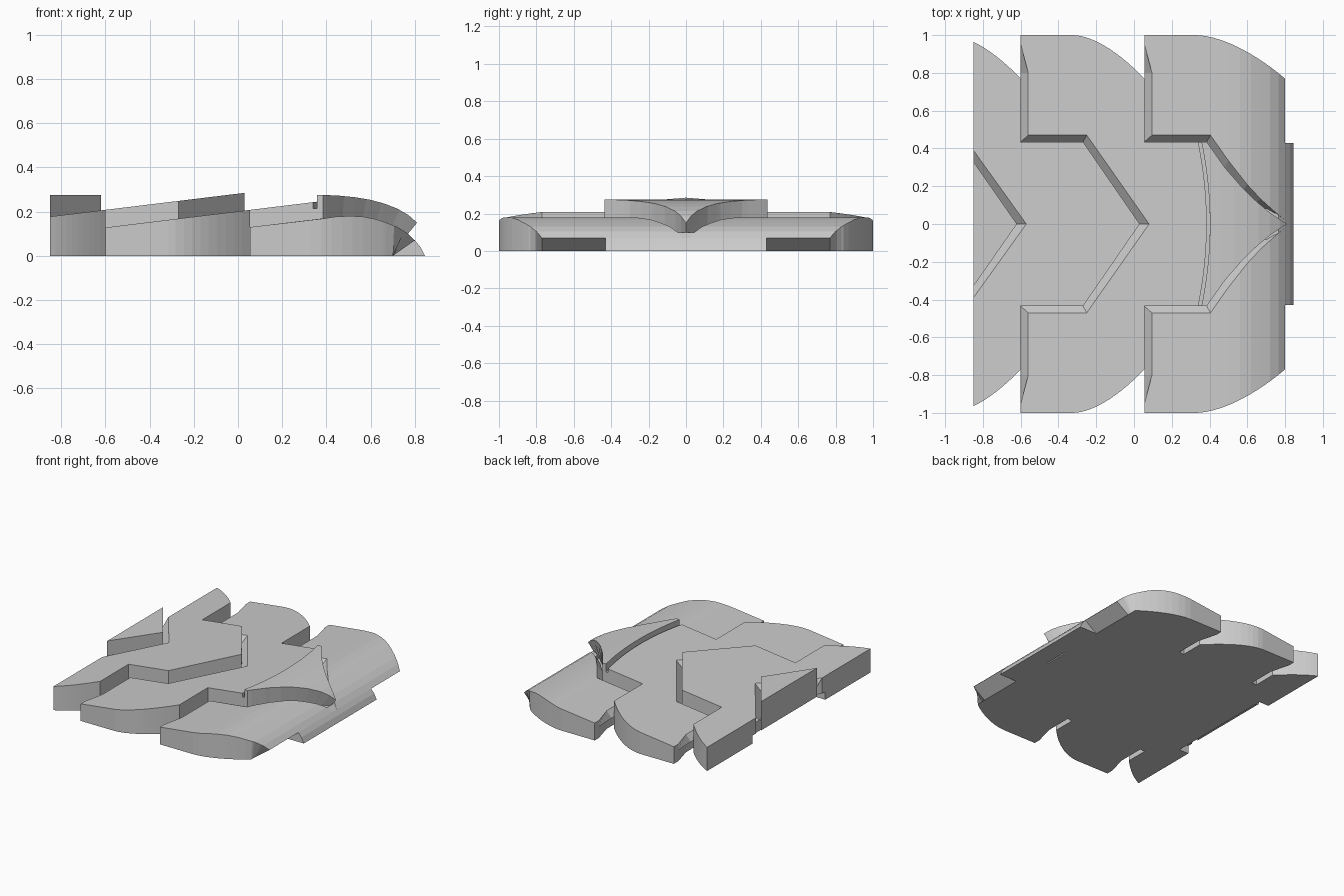
import bpy, bmesh

if "Cube" in bpy.data.objects:
    bpy.data.objects.remove(bpy.data.objects["Cube"])

SLOPE = 0.122
GROOVE = 0.045


def ramp(x0, z0):
    return lambda x: z0 + SLOPE * (x - x0)


def through(points):
    # piecewise height along x
    def f(x):
        if x <= points[0][0]:
            return points[0][1]
        for (xa, za), (xb, zb) in zip(points, points[1:]):
            if x <= xb:
                return za + (zb - za) * (x - xa) / (xb - xa)
        return points[-1][1]
    return f


def finish(name, bm):
    bmesh.ops.recalc_face_normals(bm, faces=bm.faces)
    me = bpy.data.meshes.new(name)
    bm.to_mesh(me)
    bm.free()
    ob = bpy.data.objects.new(name, me)
    bpy.context.collection.objects.link(ob)
    mod = ob.modifiers.new("mirror", 'MIRROR')
    mod.use_axis = (False, True, False)
    mod.merge_threshold = 0.0005
    return ob


def slab(name, half, top, cuts=(), bottom=lambda x, y: (x, y, 0)):
    # half outline (y >= 0) given a sloping or curved top, then mirrored
    bm = bmesh.new()
    bm.faces.new([bm.verts.new((x, y, 0)) for x, y in half])
    for c in cuts:
        bmesh.ops.bisect_plane(bm, geom=bm.verts[:] + bm.edges[:] + bm.faces[:], dist=1e-5,
                               plane_co=(c, 0, 0), plane_no=(1, 0, 0))
    low, rim = bm.verts[:], [e for e in bm.edges if len(e.link_faces) == 1]
    faces = bm.faces[:]
    up = {v: bm.verts.new((v.co.x, v.co.y, top(v.co.x))) for v in low}
    for f in faces:
        bm.faces.new([up[v] for v in f.verts])
    for e in rim:
        a, b = e.verts
        if max(a.co.y, b.co.y) > 1e-4:
            bm.faces.new((a, b, up[b], up[a]))
    for v in low:
        v.co = bottom(v.co.x, v.co.y)
    return finish(name, bm)


def bevel_strip(name, pairs, top):
    # chamfer running down into the groove beside the overlapping plate
    bm = bmesh.new()
    rows = [(bm.verts.new((a[0], a[1], top(a[0]))),
             bm.verts.new((b[0], b[1], top(a[0]) - GROOVE))) for a, b in pairs]
    for (a, b), (c, d) in zip(rows, rows[1:]):
        bm.faces.new((a, b, d, c))
    return finish(name, bm)


def wing_curve(x0, x1, start=0.0, n=10):
    out = []
    for i in range(n + 1):
        t = start + (1 - start) * i / n
        out.append((x0 + (x1 - x0) * t, 1 - 0.23 * t ** 1.7))
    return out


def arc(x_mid, n=8):
    # shallow cross arc, from the side in to the middle
    return [(x_mid - 0.045 * (1 - i / n) ** 2, 0.435 * (1 - i / n)) for i in range(n + 1)]


top_a = ramp(-0.6, 0.208)
top_b = lambda x: 0.13 + 0.116 * (x + 0.6) if x < 0.055 else 0.206 + SLOPE * (x - 0.055)
top_b = ramp(-0.6, 0.128)
top_c = through([(0.055, 0.13), (0.38, 0.168), (0.44, 0.177), (0.5, 0.18), (0.56, 0.178), (0.62, 0.167),
                 (0.67, 0.15), (0.72, 0.131), (0.765, 0.103), (0.8, 0.07), (0.825, 0.04), (0.845, 0.0)])
top_nose = through([(0.34, 0.275), (0.4, 0.275), (0.46, 0.272), (0.53, 0.265), (0.6, 0.253),
                    (0.66, 0.237), (0.72, 0.214), (0.77, 0.185), (0.81, 0.15)])

# rear chevron cap and first plate with its pointed tongue
slab("rear_chevron", [(-0.85, 0), (-0.85, 0.33), (-0.62, 0)], lambda x: 0.275,
     bottom=lambda x, y: (x, y, 0.06))
first = slab("first_plate", [(-0.57, 0), (-0.85, 0.39)] + wing_curve(-0.975, -0.6, 0.333)
             + [(-0.6, 0.435), (-0.27, 0.435), (0.03, 0)], top_a)
bevel_strip("first_groove", [((-0.57, 0), (-0.62, 0)), ((-0.85, 0.39), (-0.85, 0.33))], top_a)

# second plate
slab("second_plate", [(0.08, 0), (-0.25, 0.47), (-0.56, 0.47), (-0.56, 0.8), (-0.6, 0.95), (-0.6, 1)]
     + wing_curve(-0.32, 0.055) + [(0.055, 0.435)] + arc(0.385), top_b)
bevel_strip("second_groove", [((0.08, 0), (0.03, 0)), ((-0.25, 0.47), (-0.27, 0.435)),
                              ((-0.56, 0.47), (-0.6, 0.435)), ((-0.56, 0.8), (-0.6, 0.8)),
                              ((-0.6, 0.95), (-0.6, 0.95))], top_b)

# front plate with rounded, undercut leading edge
nose_out = [(0.8, 0.02), (0.74, 0.07), (0.67, 0.133), (0.6, 0.208), (0.5, 0.335), (0.405, 0.47)]
nose_in = [(0.81, 0), (0.73, 0.052), (0.65, 0.118), (0.58, 0.185), (0.48, 0.3), (0.385, 0.435)]
slab("front_plate", nose_out + [(0.095, 0.47), (0.095, 0.8), (0.055, 0.95), (0.055, 1)]
     + wing_curve(0.33, 0.8), top_c, cuts=[0.38, 0.44, 0.5, 0.56, 0.62, 0.67, 0.72, 0.765],
     bottom=lambda x, y: (min(x, 0.7 + 0.0001 * x), y, 0))
bevel_strip("front_groove", list(zip(nose_out, nose_in))
            + [((0.095, 0.47), (0.055, 0.435)), ((0.095, 0.8), (0.055, 0.8)),
               ((0.055, 0.95), (0.055, 0.95))], top_c)

# raised pointed nose, cross groove floor and lower lip
slab("nose", arc(0.402)[::-1] + nose_in[::-1], top_nose,
     cuts=[0.4, 0.46, 0.53, 0.6, 0.66, 0.72, 0.77],
     bottom=lambda x, y: (x if x < 0.4 else 0.4 + (x - 0.4) * 0.8, y, 0.05))
slab("cross_groove_floor", arc(0.375)[::-1] + arc(0.412), lambda x: 0.215)
slab("lip", [(0.7, 0), (0.7, 0.43), (0.845, 0.43), (0.845, 0)],
     lambda x: min(top_c(x), 0.1) - 0.001 * (x < 0.8), cuts=[0.765, 0.8, 0.825],
     bottom=lambda x, y: (x, y, 0))

# solid core under the plates
slab("core", [(-0.77, 0), (-0.77, 0.6), (0.69, 0.6), (0.69, 0)], lambda x: 0.08)

# rear socket that takes the lip of the next segment
cutter = slab("socket_cutter", [(-0.95, 0), (-0.95, 0.43), (-0.77, 0.43), (-0.77, 0)],
              lambda x: 0.06, bottom=lambda x, y: (x, y, -0.1))
cutter.hide_render = True
cutter.hide_viewport = True
cut = first.modifiers.new("socket", 'BOOLEAN')
cut.operation = 'DIFFERENCE'
cut.object = cutter
